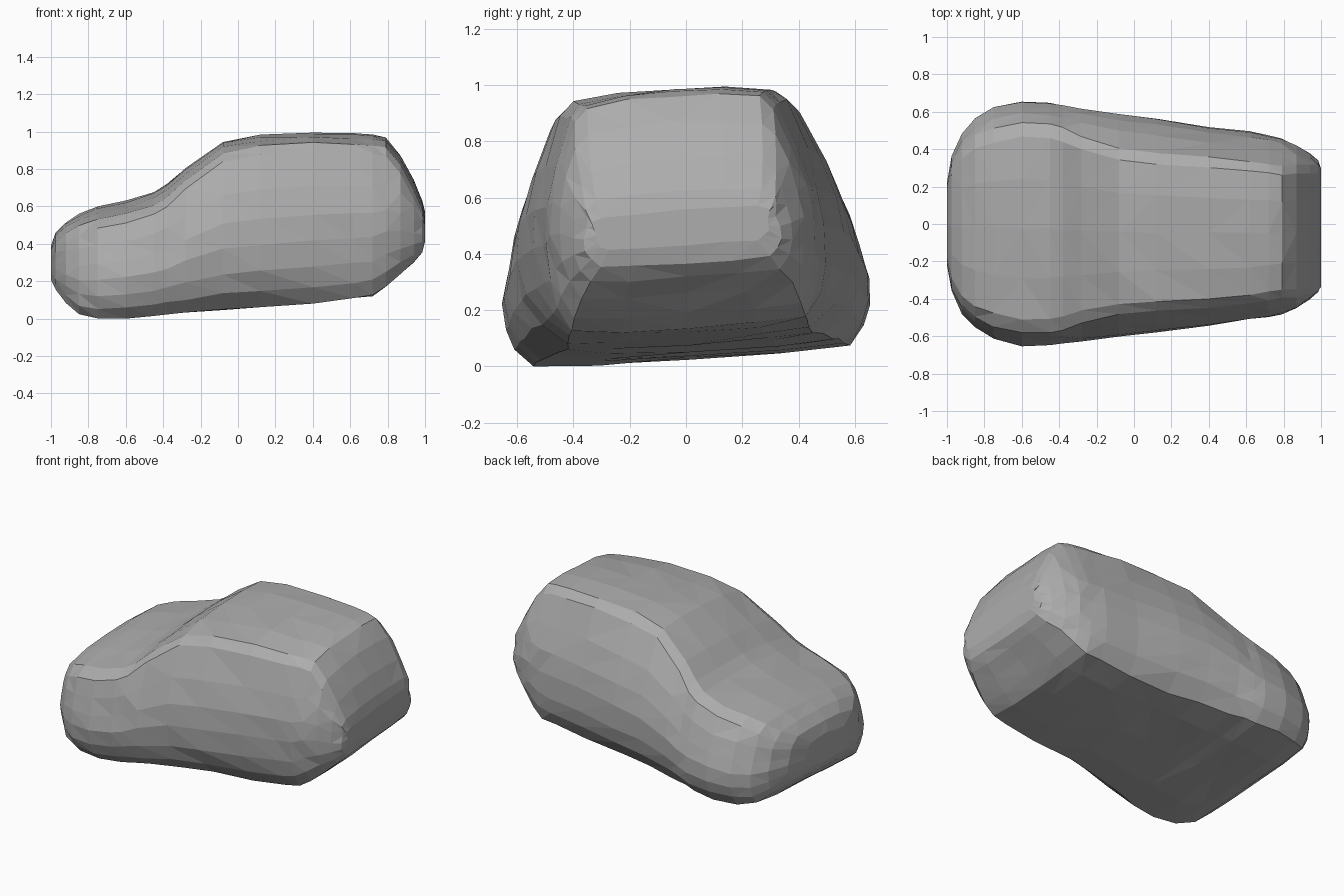
import bpy, bmesh, math, random
from mathutils import Matrix

random.seed(4)
old = bpy.data.objects.get("Cube")
if old:
    bpy.data.objects.remove(old, do_unlink=True)

clay = bpy.data.materials.new("grey_clay")
clay.use_nodes = True
colour = (0.42, 0.42, 0.42, 1)
clay.diffuse_color = colour
clay.node_tree.nodes["Principled BSDF"].inputs["Base Color"].default_value = colour

# Body stations from nose to tail: x, underside, top, half width, roof half width
STATIONS = [
    (-1.0, .22, .39, .22, .18), (-.975, .17, .46, .36, .3),
    (-.92, .11, .51, .48, .4), (-.85, .05, .55, .56, .46),
    (-.75, .03, .59, .62, .5), (-.6, .03, .62, .655, .53),
    (-.45, .04, .67, .645, .53), (-.38, .05, .71, .635, .51),
    (-.28, .055, .8, .62, .47), (-.08, .07, .94, .595, .42),
    (.12, .08, .975, .57, .4), (.4, .1, .99, .53, .38),
    (.62, .125, .985, .5, .36), (.72, .14, .98, .485, .345),
    (.79, .19, .965, .465, .33), (.87, .26, .87, .435, .335),
    (.94, .32, .74, .39, .33), (.985, .37, .63, .35, .32),
    (1.0, .43, .56, .31, .3),
]


def half_section(x, low, top, wide, roof):
    """Half outline of the body, underside centre to roof centre."""
    h = top - low
    # the sill is tucked in between the wheel bulges
    tuck = .1 * max(0, 1 - abs(x - .1) / .6)
    shoulder = min(.07, h * .2)
    return [
        (0, low), (wide * .5, low),
        (wide * (.86 - tuck), low + .015 * h),
        (wide * (.95 - tuck * .3), low + .12 * h),
        (wide * .99, low + .24 * h), (wide, low + .4 * h),
        (wide * .97, low + .55 * h),
        (wide * .6 + roof * .4, low + .72 * h),
        (roof * 1.06, top - shoulder), (roof * .92, top - shoulder * .35),
        (roof * .5, top - .005), (0, top),
    ]


# Lofted body shell, mirrored about its centre plane
bm = bmesh.new()
rings = []
for st in STATIONS:
    half = half_section(*st)
    outline = half + [(-y, z) for y, z in half[-2:0:-1]]
    rings.append([bm.verts.new((st[0], y, z)) for y, z in outline])
count = len(rings[0])
for a, b in zip(rings, rings[1:]):
    for i in range(count):
        j = (i + 1) % count
        bm.faces.new((a[i], a[j], b[j], b[i]))
bm.faces.new(rings[0])
bm.faces.new(rings[-1][::-1])

# Hand-shaped unevenness and a slight roll to one side
for v in bm.verts:
    for axis in (1, 2):
        v.co[axis] += random.uniform(-.005, .005)
bm.transform(Matrix.Rotation(math.radians(4), 4, 'X'))
bmesh.ops.triangulate(bm, faces=bm.faces[:])
bmesh.ops.recalc_face_normals(bm, faces=bm.faces[:])

# Rest on the floor, centred across
floor = min(v.co.z for v in bm.verts)
ys = [v.co.y for v in bm.verts]
middle = (max(ys) + min(ys)) / 2
bm.transform(Matrix.Translation((0, -middle, -floor)))

mesh = bpy.data.meshes.new("car_body")
bm.to_mesh(mesh)
bm.free()
mesh.materials.append(clay)
body = bpy.data.objects.new("car_body", mesh)
bpy.context.collection.objects.link(body)
